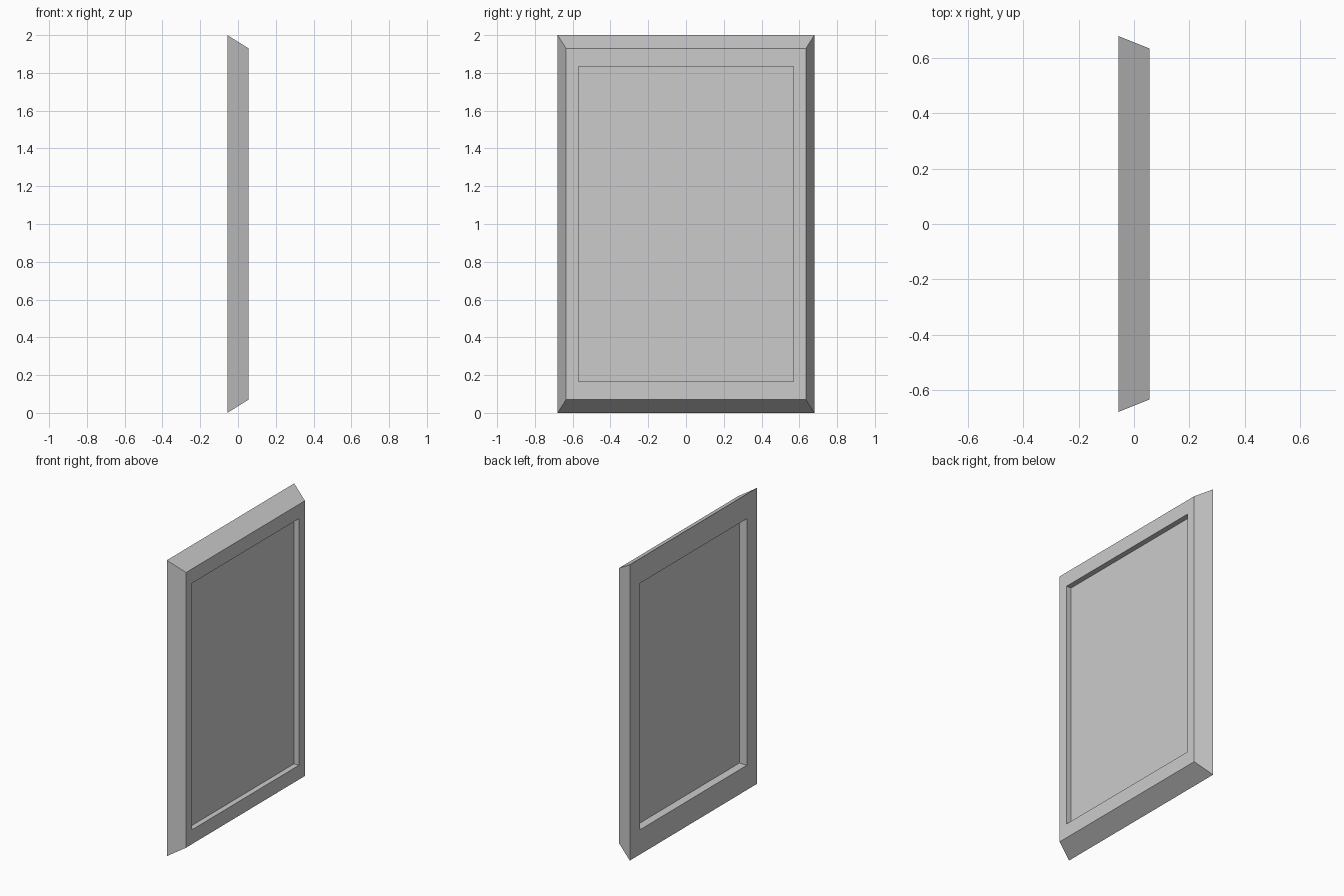
import bpy, bmesh

if "Cube" in bpy.data.objects:
    bpy.data.objects.remove(bpy.data.objects["Cube"])

CZ = 1.0  # centre height of the window


def make_object(name, bm):
    bmesh.ops.recalc_face_normals(bm, faces=bm.faces)
    mesh = bpy.data.meshes.new(name)
    bm.to_mesh(mesh)
    bm.free()
    obj = bpy.data.objects.new(name, mesh)
    bpy.context.collection.objects.link(obj)
    return obj


# Frame: mitred profile of (x, half width, half height) swept round the opening
profile = [(-0.056, 0.68, 1.0), (0.056, 0.635, 0.93),
           (0.056, 0.57, 0.833), (-0.056, 0.57, 0.833)]
bm = bmesh.new()
rings = [[bm.verts.new((x, sy * hy, CZ + sz * hz))
          for sy, sz in ((-1, -1), (1, -1), (1, 1), (-1, 1))]
         for x, hy, hz in profile]
for i in range(4):
    a, b = rings[i], rings[(i + 1) % 4]
    for j in range(4):
        k = (j + 1) % 4
        bm.faces.new((a[j], a[k], b[k], b[j]))
make_object("frame", bm)

# Panel: thin recessed sheet filling the opening
bm = bmesh.new()
bmesh.ops.create_cube(bm, size=1)
bmesh.ops.scale(bm, vec=(0.02, 1.14, 1.666), verts=bm.verts)
bmesh.ops.translate(bm, vec=(0.01, 0, CZ), verts=bm.verts)
make_object("panel", bm)
